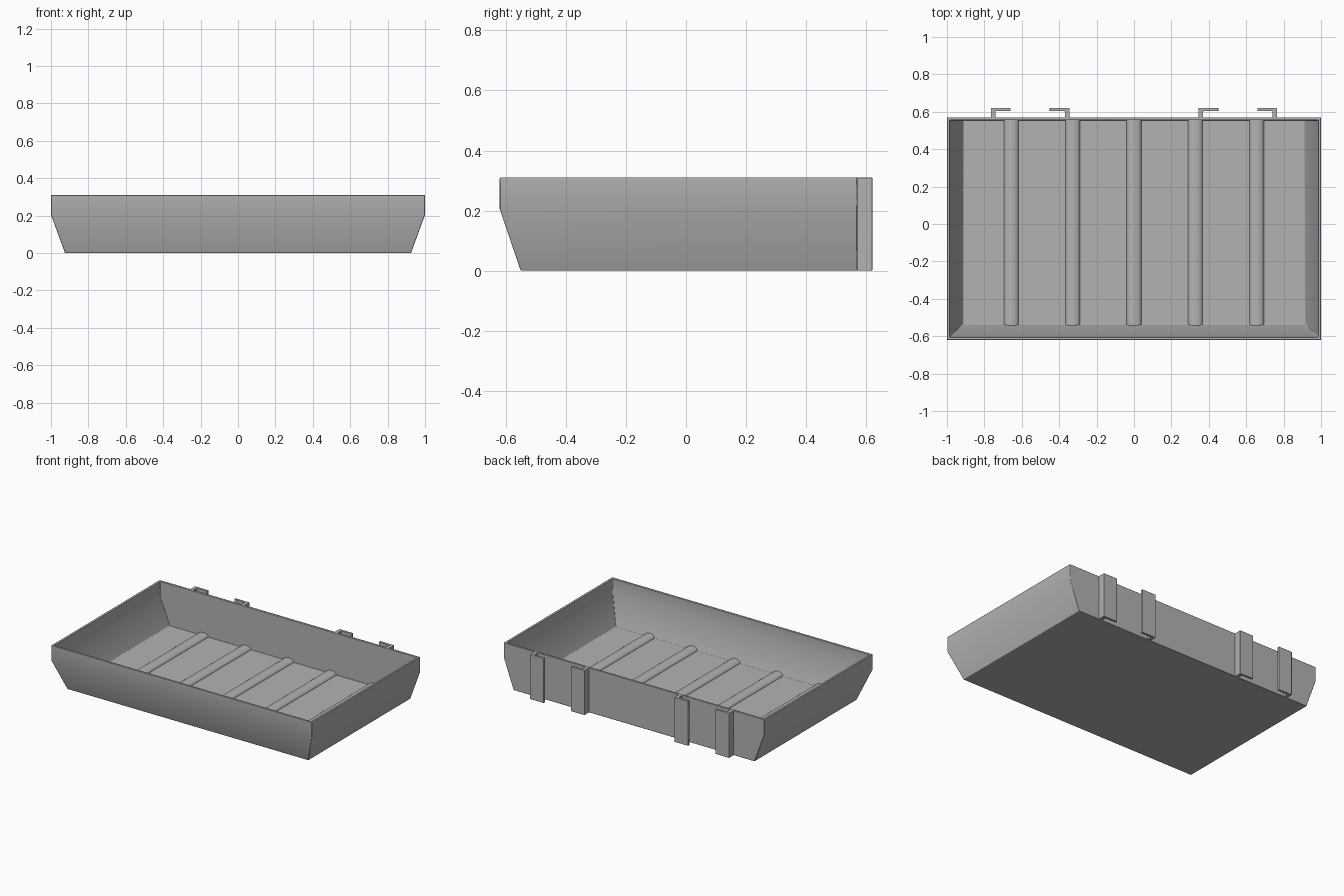
import bpy, bmesh, math

if "Cube" in bpy.data.objects:
    bpy.data.objects.remove(bpy.data.objects["Cube"], do_unlink=True)

grey = bpy.data.materials.new("plain grey")
grey.use_nodes = True
colour = (0.45, 0.45, 0.45, 1)
grey.diffuse_color = colour
grey.node_tree.nodes["Principled BSDF"].inputs["Base Color"].default_value = colour

HEIGHT, BACK, FLOOR = 0.31, 0.57, 0.02


def finish(name, bm, bevel=0):
    """Turn a bmesh into a named, smooth shaded object."""
    bmesh.ops.recalc_face_normals(bm, faces=bm.faces)
    mesh = bpy.data.meshes.new(name)
    bm.to_mesh(mesh)
    bm.free()
    obj = bpy.data.objects.new(name, mesh)
    bpy.context.collection.objects.link(obj)
    mesh.materials.append(grey)
    if bevel:
        mod = obj.modifiers.new("edge softening", "BEVEL")
        mod.width, mod.segments = bevel, 2
        mod.limit_method, mod.angle_limit = "ANGLE", math.radians(40)
    bpy.ops.object.select_all(action="DESELECT")
    obj.select_set(True)
    bpy.context.view_layer.objects.active = obj
    bpy.ops.object.shade_smooth_by_angle(angle=math.radians(30))
    return obj


def extrude(name, profile, offset, bevel=0):
    """Extrude a closed outline of 3D points along an offset."""
    bm = bmesh.new()
    face = bm.faces.new([bm.verts.new(p) for p in profile])
    new = bmesh.ops.extrude_face_region(bm, geom=[face])["geom"]
    bmesh.ops.translate(bm, vec=offset,
                        verts=[v for v in new if isinstance(v, bmesh.types.BMVert)])
    return finish(name, bm, bevel)


# Tray: stacked rectangular rings go up the outside and down the inside
rings = [  # half width, front, back, height
    (0.925, -0.55, BACK, 0),
    (1.0, -0.62, BACK, 0.205),
    (1.0, -0.62, BACK, HEIGHT),
    (0.985, -0.605, BACK - 0.015, HEIGHT),
    (0.985, -0.605, BACK - 0.015, 0.208),
    (0.913, -0.535, BACK - 0.015, FLOOR),
]
bm = bmesh.new()
loops = [[bm.verts.new(p) for p in ((-w, f, z), (w, f, z), (w, b, z), (-w, b, z))]
         for w, f, b, z in rings]
for low, high in zip(loops, loops[1:]):
    for i in range(4):
        j = (i + 1) % 4
        bm.faces.new((low[i], low[j], high[j], high[i]))
bm.faces.new(loops[0])
bm.faces.new(loops[-1])
finish("tray", bm, 0.003)

# Rounded ribs across the floor, ends buried in the walls
for n in range(-2, 3):
    x = n * 0.328
    arc = [(x - 0.04 * math.cos(math.pi * i / 12), -0.542,
            FLOOR - 0.002 + 0.024 * math.sin(math.pi * i / 12)) for i in range(13)]
    extrude(f"floor_rib_{n + 3}", arc, (0, BACK - 0.005 + 0.542, 0))

# Hanging hooks on the back: L shaped sections running the full height
for side, label in ((1, "left"), (-1, "right")):
    for stem, way, place in ((0.765, -1, "outer"), (0.345, 1, "inner")):
        section = [(0, BACK - 0.005), (0, 0.62), (0.106, 0.62),
                   (0.106, 0.604), (0.025, 0.604), (0.025, BACK - 0.005)]
        outline = [(side * (stem + way * dx), y, 0) for dx, y in section]
        extrude(f"{label}_{place}_hook", outline, (0, 0, HEIGHT), 0.002)
